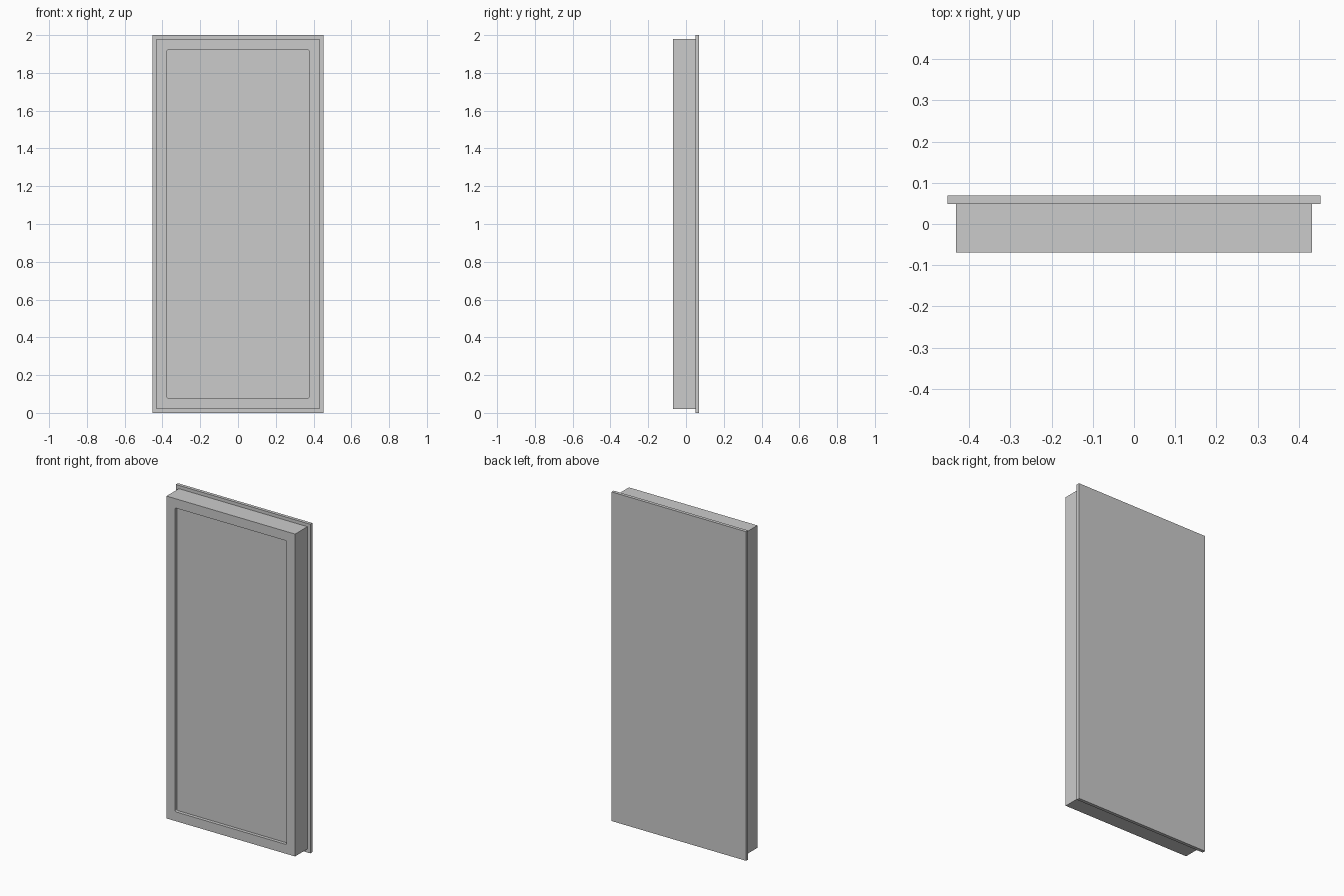
import bpy, bmesh
from mathutils import Vector

if "Cube" in bpy.data.objects:
    bpy.data.objects.remove(bpy.data.objects["Cube"])


def box_bmesh(lo, hi):
    """Box spanning two opposite corners."""
    bm = bmesh.new()
    bmesh.ops.create_cube(bm, size=1)
    lo, hi = Vector(lo), Vector(hi)
    bmesh.ops.scale(bm, vec=hi - lo, verts=bm.verts)
    bmesh.ops.translate(bm, vec=(lo + hi) / 2, verts=bm.verts)
    return bm


def add_object(bm, name):
    bmesh.ops.recalc_face_normals(bm, faces=bm.faces)
    mesh = bpy.data.meshes.new(name)
    bm.to_mesh(mesh)
    bm.free()
    obj = bpy.data.objects.new(name, mesh)
    bpy.context.collection.objects.link(obj)
    return obj


BACK, JOIN, FRONT = 0.069, 0.049, -0.069
RIM, RECESS, CORNER = 0.08, 0.02, 0.008

# Wide thin panel at the back
add_object(box_bmesh((-0.452, JOIN, 0), (0.452, BACK, 2)), "back_panel")

# Door body with a shallow, round-cornered recess in its front
bm = box_bmesh((-0.432, FRONT, 0.021), (0.432, JOIN, 1.98))
bm.normal_update()
front = min(bm.faces, key=lambda f: f.calc_center_median().y)
bmesh.ops.inset_region(bm, faces=[front], thickness=RIM)
floor = bmesh.ops.extrude_discrete_faces(bm, faces=[front])["faces"][0]
bmesh.ops.translate(bm, vec=(0, RECESS, 0), verts=floor.verts)
corners = [e for v in floor.verts for e in v.link_edges if floor not in e.link_faces]
bmesh.ops.bevel(bm, geom=corners, offset=CORNER, segments=3, profile=0.5,
                affect='EDGES')
body = add_object(bm, "door_body")

# Smooth only the rounded recess corners
bpy.context.view_layer.objects.active = body
body.select_set(True)
bpy.ops.object.shade_smooth_by_angle(angle=0.6)
